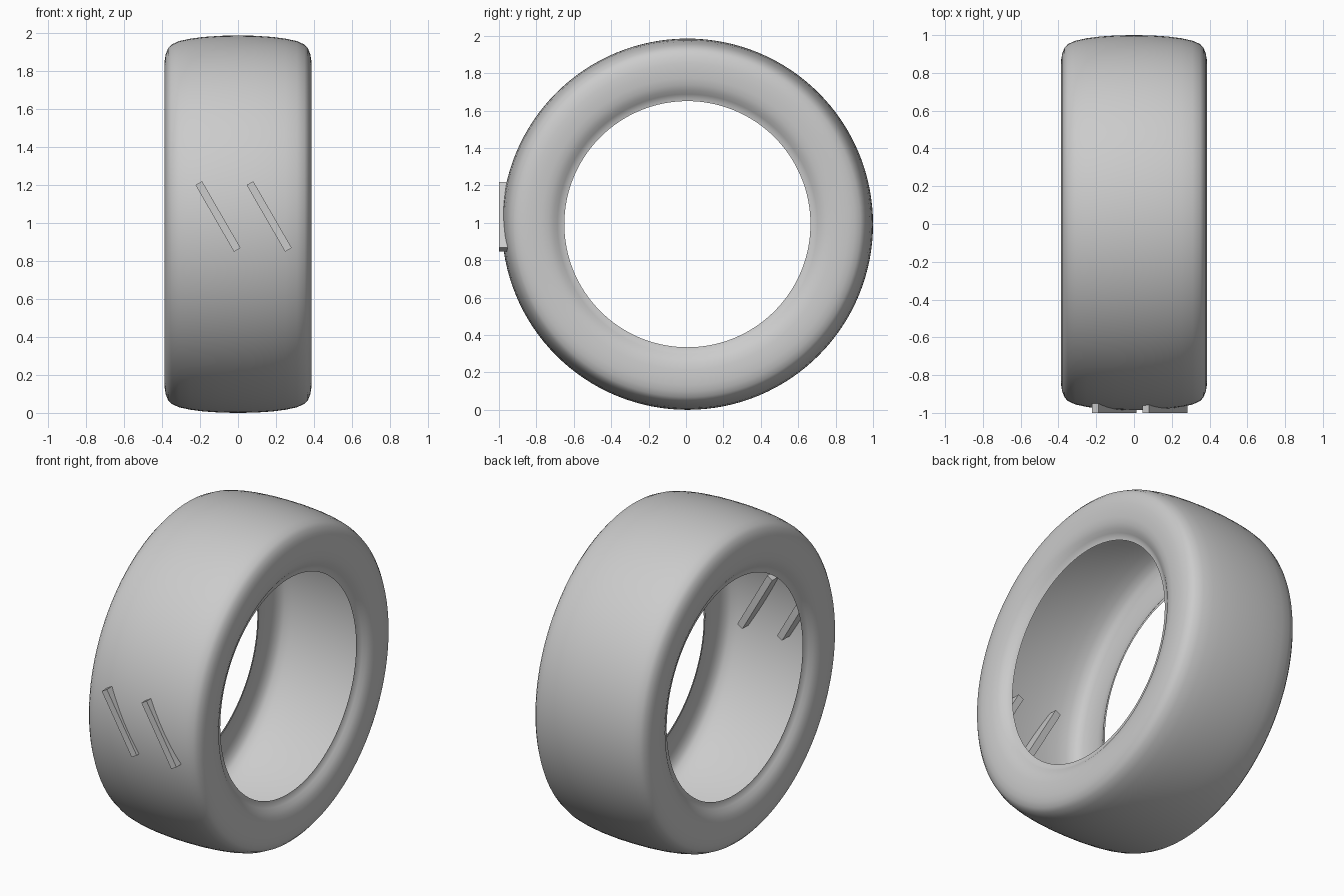
import bpy, bmesh, math
from mathutils import Matrix, Vector

if "Cube" in bpy.data.objects:
    bpy.data.objects.remove(bpy.data.objects["Cube"])

RADIUS = 0.9925
CENTRE = Vector((0, 0.0075, RADIUS))

rubber = bpy.data.materials.new("grey_rubber")
rubber.diffuse_color = (0.6, 0.6, 0.6, 1)
rubber.use_nodes = True
rubber.node_tree.nodes["Principled BSDF"].inputs["Base Color"].default_value = rubber.diffuse_color


def add_object(name, bm, smooth):
    mesh = bpy.data.meshes.new(name)
    bmesh.ops.recalc_face_normals(bm, faces=bm.faces)
    for f in bm.faces:
        f.smooth = smooth
    bm.to_mesh(mesh)
    bm.free()
    mesh.materials.append(rubber)
    ob = bpy.data.objects.new(name, mesh)
    bpy.context.collection.objects.link(ob)
    return ob


# Half cross-section (x, radius) from tread middle to the recessed bead
half = [(0, RADIUS), (0.09, 0.991), (0.18, 0.985), (0.25, 0.976),
        (0.31, 0.963), (0.35, 0.945), (0.368, 0.925), (0.38, 0.895),
        (0.386, 0.86), (0.386, 0.82), (0.384, 0.78), (0.378, 0.745),
        (0.365, 0.715), (0.35, 0.695), (0.338, 0.677), (0.335, 0.658)]
profile = [(-x, r) for x, r in reversed(half[1:])] + half

# Tyre: open hollow shell made by revolving the section about the x axis
SEGMENTS = 128
bm = bmesh.new()
rings = []
for i in range(SEGMENTS):
    a = 2 * math.pi * i / SEGMENTS
    rings.append([bm.verts.new(CENTRE + Vector((x, r * math.cos(a), r * math.sin(a))))
                  for x, r in profile])
for i in range(SEGMENTS):
    p, q = rings[i], rings[(i + 1) % SEGMENTS]
    for j in range(len(profile) - 1):
        bm.faces.new((p[j], p[j + 1], q[j + 1], q[j]))
# Make the shell face away from the hollow
add_object("tyre_shell", bm, True)
mesh = bpy.data.objects["tyre_shell"].data
top = max(mesh.polygons, key=lambda f: f.center.z)
if top.normal.z < 0:
    mesh.flip_normals()

# Tread bars: slanted blocks passing through the front of the tread
for name, x in (("tread_bar_left", -0.105), ("tread_bar_right", 0.164)):
    bm = bmesh.new()
    bmesh.ops.create_cube(bm, size=1, matrix=(
        Matrix.Translation((x, -0.95, 1.033))
        @ Matrix.Rotation(math.radians(-30), 4, 'Y')
        @ Matrix.Diagonal((0.04, 0.1, 0.405, 1))))
    add_object(name, bm, False)
